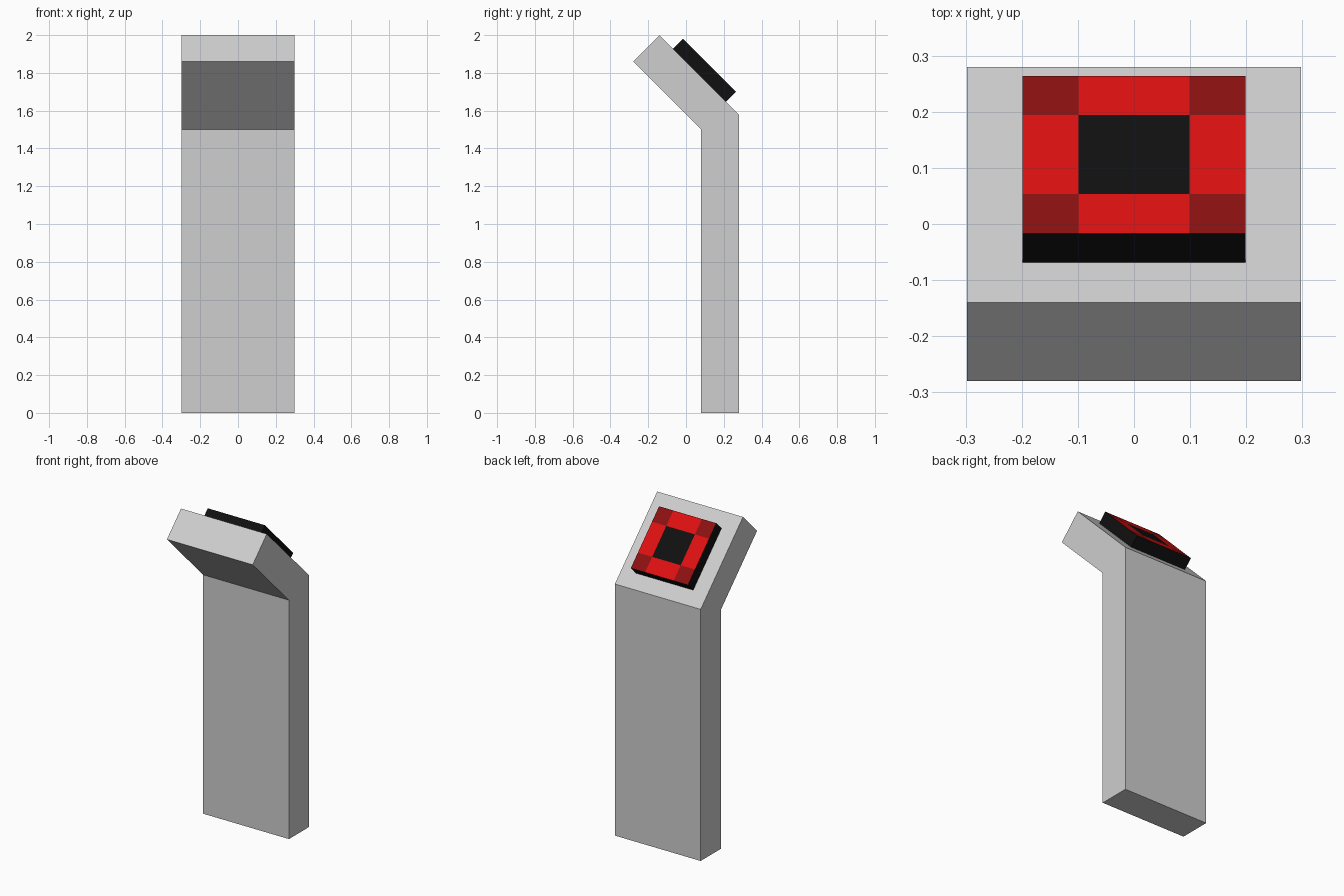
import bpy, bmesh, math
from mathutils import Matrix, Vector

if "Cube" in bpy.data.objects:
    bpy.data.objects.remove(bpy.data.objects["Cube"])


def material(name, rgb):
    m = bpy.data.materials.new(name)
    m.diffuse_color = (*rgb, 1)
    m.use_nodes = True
    m.node_tree.nodes["Principled BSDF"].inputs["Base Color"].default_value = m.diffuse_color
    return m


grey = material("light grey", (0.62, 0.62, 0.62))
black = material("black", (0.005, 0.005, 0.005))
red = material("bright red", (0.72, 0.005, 0.005))
dark_red = material("dark red", (0.26, 0.005, 0.005))


def make_object(name, bm, mats):
    bmesh.ops.recalc_face_normals(bm, faces=bm.faces)
    me = bpy.data.meshes.new(name)
    bm.to_mesh(me)
    bm.free()
    for m in mats:
        me.materials.append(m)
    ob = bpy.data.objects.new(name, me)
    bpy.context.collection.objects.link(ob)
    return ob


# Post with slanted head: side profile extruded along x
HALF_W = 0.298
profile = [(0.28, 0), (0.28, 1.58), (-0.14, 2.0), (-0.28, 1.86), (0.08, 1.5), (0.08, 0)]
bm = bmesh.new()
face = bm.faces.new([bm.verts.new((-HALF_W, y, z)) for y, z in profile])
ext = bmesh.ops.extrude_face_region(bm, geom=[face])
bmesh.ops.translate(bm, vec=(2 * HALF_W, 0, 0),
                    verts=[g for g in ext["geom"] if isinstance(g, bmesh.types.BMVert)])
make_object("post", bm, [grey])

# Sloped button panel: slab cut into a 3 x 3 pattern
SIZE, THICK = 0.397, 0.074
bm = bmesh.new()
bmesh.ops.create_cube(bm, size=1, matrix=Matrix.Diagonal((SIZE, SIZE, THICK, 1)))
for axis in (Vector((1, 0, 0)), Vector((0, 1, 0))):
    for side in (-1, 1):
        bmesh.ops.bisect_plane(bm, geom=bm.verts[:] + bm.edges[:] + bm.faces[:],
                               plane_co=axis * side * SIZE / 4, plane_no=axis)
bm.normal_update()
for f in bm.faces:
    if f.normal.z > 0.9:
        c = f.calc_center_median()
        # centre black, edges red, corners dark red
        f.material_index = sum(abs(v) > SIZE / 4 for v in (c.x, c.y))
panel = make_object("button_panel", bm, [black, red, dark_red])
lift = THICK / 2 * math.sqrt(0.5)
panel.location = (0, 0.0715 + lift, 1.7885 + lift)
panel.rotation_euler.x = -math.pi / 4
